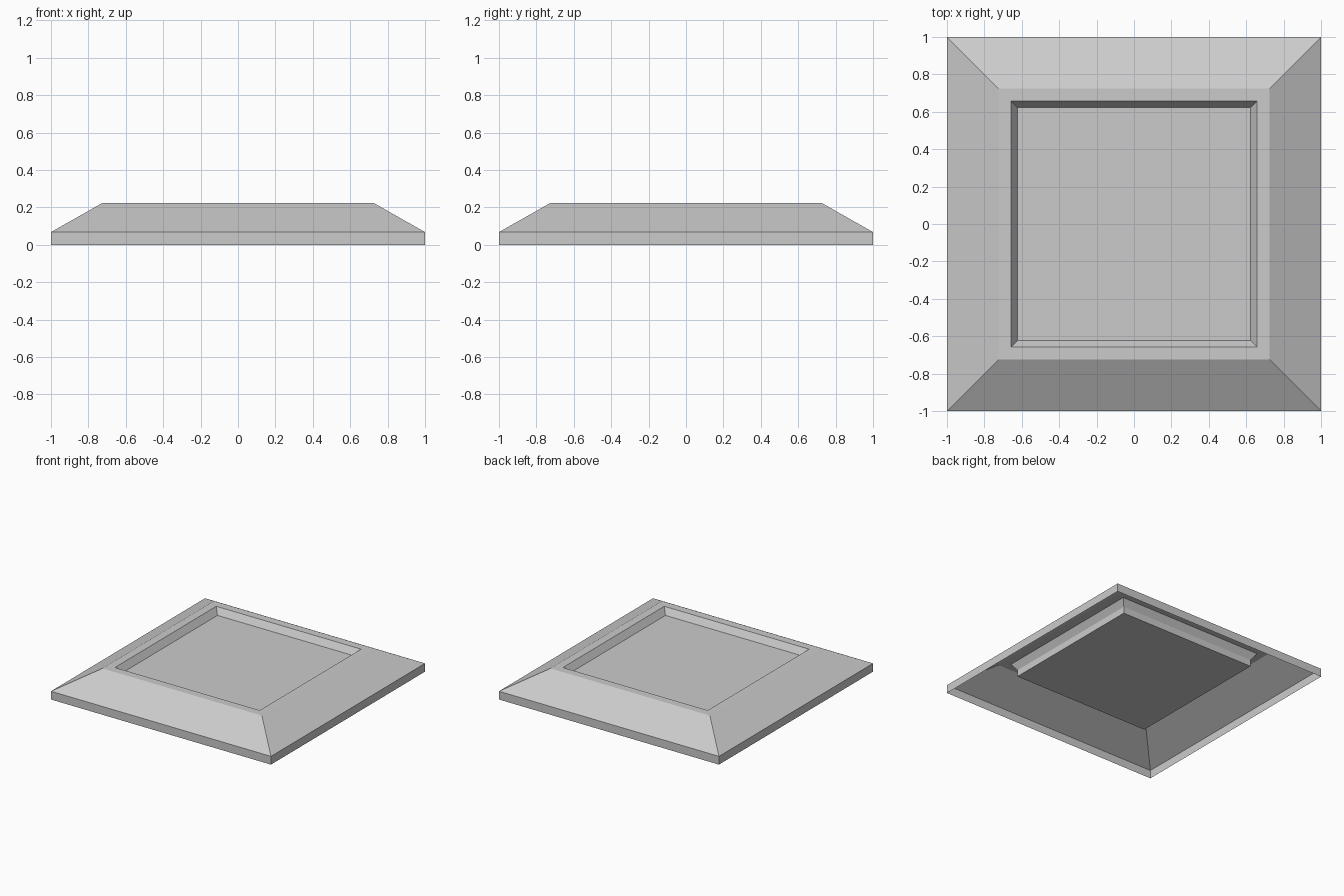
import bpy, bmesh

if "Cube" in bpy.data.objects:
    bpy.data.objects.remove(bpy.data.objects["Cube"])


def make_object(name, bm):
    bmesh.ops.recalc_face_normals(bm, faces=bm.faces)
    mesh = bpy.data.meshes.new(name)
    bm.to_mesh(mesh)
    bm.free()
    obj = bpy.data.objects.new(name, mesh)
    bpy.context.collection.objects.link(obj)
    return obj


def square_loft(name, profile, capped=False):
    """Join concentric squares given as (half width, height)."""
    bm = bmesh.new()
    corners = [(-1, -1), (1, -1), (1, 1), (-1, 1)]
    rings = [[bm.verts.new((x * r, y * r, z)) for x, y in corners]
             for r, z in profile]
    for a, b in zip(rings, rings[1:]):
        for i in range(4):
            j = (i + 1) % 4
            bm.faces.new((a[i], a[j], b[j], b[i]))
    if capped:
        bm.faces.new(rings[0][::-1])
        bm.faces.new(rings[-1])
    return make_object(name, bm)


# Open-bottomed frame: rim, slope, flat lip and tapered recess wall
square_loft("sloped_frame", [(1.0, 0.0), (1.0, 0.068), (0.725, 0.224),
                             (0.658, 0.224), (0.623, 0.172)])

# Solid slab forming the recess floor
square_loft("recessed_panel", [(0.623, 0.117), (0.623, 0.172)], capped=True)
